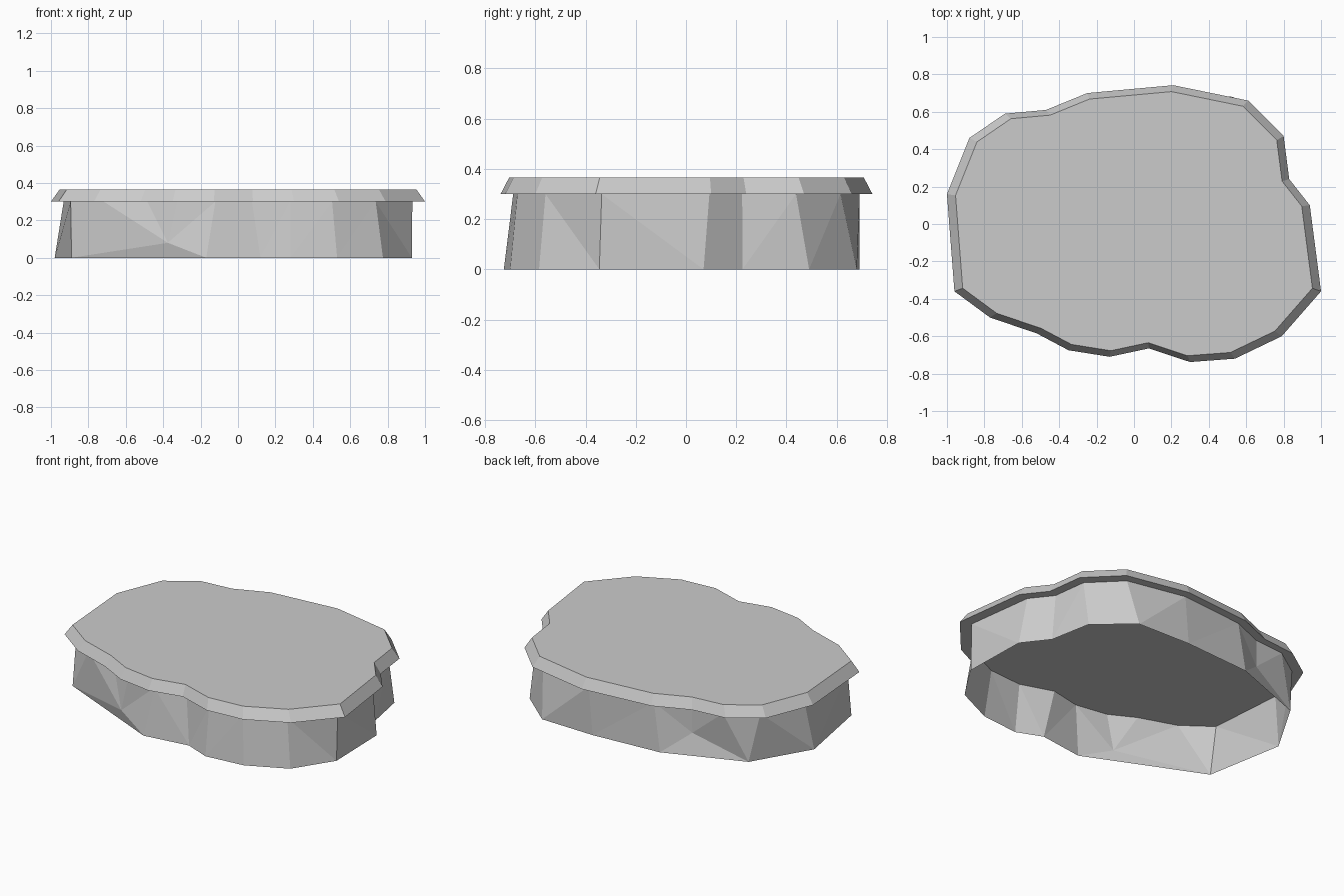
import bpy, bmesh

if "Cube" in bpy.data.objects:
    bpy.data.objects.remove(bpy.data.objects["Cube"])

# Rim outline seen from above (x, y)
RIM = [(-1, .16), (-.88, .46), (-.69, .59), (-.47, .61), (-.25, .70),
       (.21, .742), (.61, .66), (.80, .47), (.83, .24), (.94, .10),
       (1, -.36), (.79, -.60), (.54, -.72), (.30, -.738), (.08, -.665),
       (-.13, -.71), (-.35, -.675), (-.52, -.585), (-.77, -.50), (-.96, -.36)]
Z_RIM, Z_TOP = .30, .365

# Lower edge of the wall; dents are raised above the ground
BACK_DENT = (-.44, .565, .13)
FRONT_DENT = (-.375, -.63, .08)
FOOT = [(-.98, .12, 0), (-.77, .475, 0), BACK_DENT, BACK_DENT, (-.28, .66, 0),
        (.17, .69, 0), (.53, .68, 0), (.75, .49, 0), (.80, .225, 0), (.92, .07, 0),
        (.93, -.345, 0), (.775, -.585, 0), (.53, -.70, 0), (.28, -.725, 0), (.12, -.66, 0),
        (-.17, -.70, 0), FRONT_DENT, FRONT_DENT, FRONT_DENT, (-.89, -.38, 0)]


def ring(bm, points):
    return [bm.verts.new(p) for p in points]


def scaled(k, z):
    return [(x * k, y * k, z) for x, y in RIM]


def bridge(bm, a, b):
    n = len(a)
    for i in range(n):
        j = (i + 1) % n
        bm.faces.new((a[i], a[j], b[j], b[i]))


def finish(bm, name):
    mesh = bpy.data.meshes.new(name)
    bm.to_mesh(mesh)
    bm.free()
    obj = bpy.data.objects.new(name, mesh)
    bpy.context.collection.objects.link(obj)


# Flat slab with a bevelled rim
bm = bmesh.new()
low, high = ring(bm, scaled(1, Z_RIM)), ring(bm, scaled(.954, Z_TOP))
bridge(bm, low, high)
bm.faces.new(low)
bm.faces.new(high)
bmesh.ops.recalc_face_normals(bm, faces=bm.faces)
finish(bm, "top_slab")

# Open-bottomed faceted rock wall beneath the slab
bm = bmesh.new()
upper, lower = ring(bm, scaled(.932, Z_RIM)), ring(bm, FOOT)
bridge(bm, lower, upper)
# Undercut facets closing the two raised dents
bm.faces.new((lower[1], lower[4], lower[3]))
bm.faces.new((lower[15], lower[19], lower[17]))
bmesh.ops.remove_doubles(bm, verts=bm.verts, dist=.001)
bmesh.ops.triangulate(bm, faces=bm.faces)
bmesh.ops.recalc_face_normals(bm, faces=bm.faces)
# Make the shell face outwards
if sum(f.normal.dot(f.calc_center_median()) for f in bm.faces) < 0:
    bmesh.ops.reverse_faces(bm, faces=bm.faces)
finish(bm, "rock_wall")
